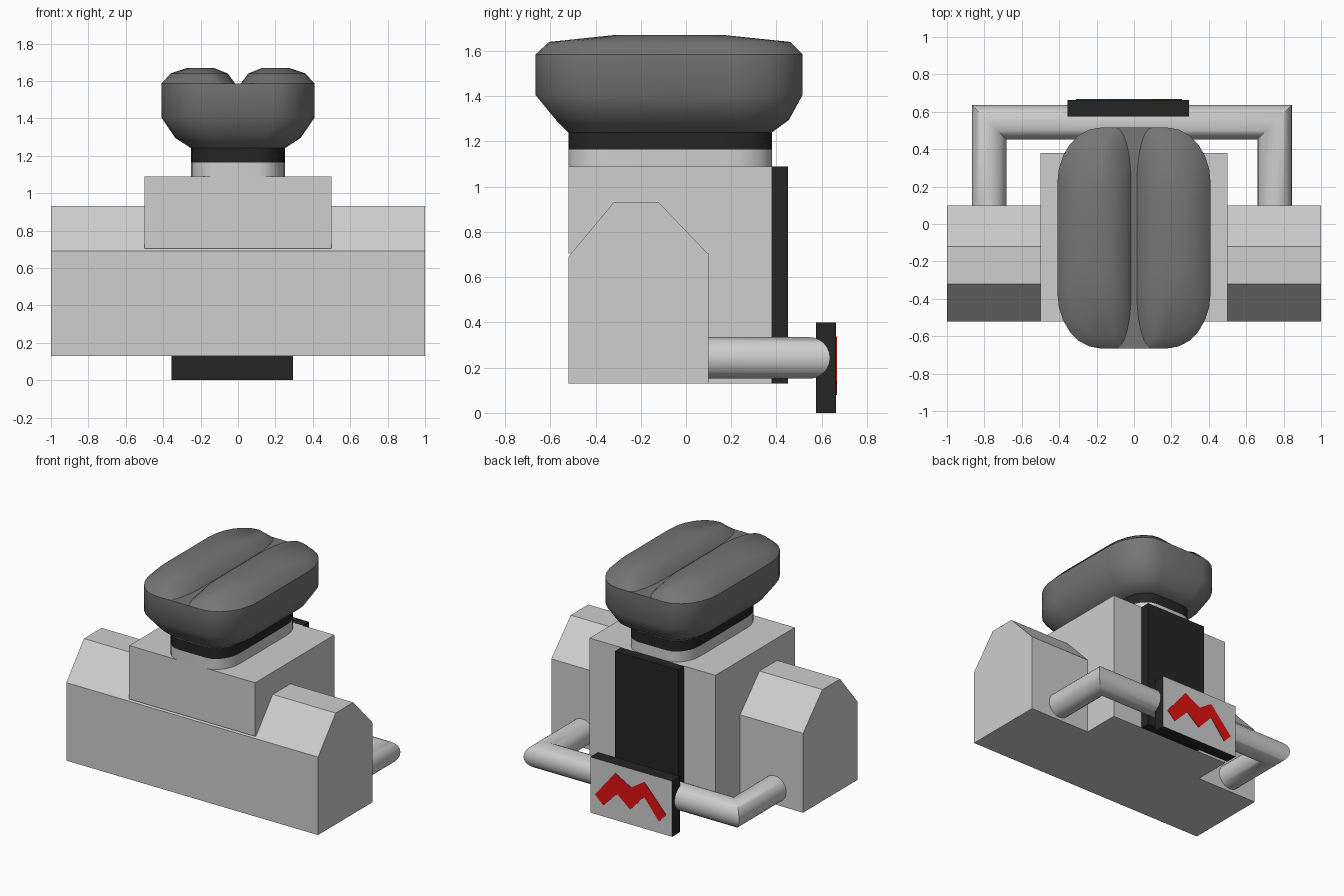
import bpy, bmesh, math
from mathutils import Vector

cube = bpy.data.objects.get("Cube")
if cube:
    bpy.data.objects.remove(cube, do_unlink=True)


def material(name, color):
    m = bpy.data.materials.new(name)
    m.use_nodes = True
    m.diffuse_color = (*color, 1)
    bsdf = next(n for n in m.node_tree.nodes if n.type == 'BSDF_PRINCIPLED')
    bsdf.inputs["Base Color"].default_value = (*color, 1)
    return m


LIGHT = material("light grey", (0.62, 0.62, 0.62))
SEAT = material("dark grey", (0.18, 0.18, 0.18))
BLACK = material("black", (0.018, 0.018, 0.018))
RED = material("red", (0.75, 0.006, 0.006))


def loft(name, rings, mats, smooth=None):
    """Skin a list of equal-length rings and cap both ends."""
    bm = bmesh.new()
    loops = [[bm.verts.new(p) for p in ring] for ring in rings]
    n = len(loops[0])
    for a, b in zip(loops, loops[1:]):
        for i in range(n):
            j = (i + 1) % n
            bm.faces.new((a[i], a[j], b[j], b[i]))
    bm.faces.new(loops[0][::-1])
    bm.faces.new(loops[-1])
    bmesh.ops.recalc_face_normals(bm, faces=bm.faces)
    me = bpy.data.meshes.new(name)
    bm.to_mesh(me)
    bm.free()
    for m in mats:
        me.materials.append(m)
    ob = bpy.data.objects.new(name, me)
    bpy.context.collection.objects.link(ob)
    if smooth:
        bpy.ops.object.select_all(action='DESELECT')
        ob.select_set(True)
        bpy.context.view_layer.objects.active = ob
        bpy.ops.object.shade_smooth_by_angle(angle=math.radians(smooth))
    return ob


def prism_x(name, profile, x0, x1, mat):
    return loft(name, [[(x, y, z) for y, z in profile] for x in (x0, x1)], [mat])


def box(name, x0, x1, y0, y1, z0, z1, mat):
    return prism_x(name, [(y0, z0), (y1, z0), (y1, z1), (y0, z1)], x0, x1, mat)


def outline(x0, x1, y0, y1, z, r_in, r_out, ry, seg=6):
    """Rounded rectangle with separate corner radii on the x0 and x1 sides."""
    pts = []
    corners = [(x1 - r_out, y1 - ry, r_out), (x0 + r_in, y1 - ry, r_in),
               (x0 + r_in, y0 + ry, r_in), (x1 - r_out, y0 + ry, r_out)]
    for q, (cx, cy, rx) in enumerate(corners):
        for k in range(seg + 1):
            a = math.pi / 2 * (q + k / seg)
            pts.append((cx + rx * math.cos(a), cy + ry * math.sin(a), z))
    return pts


def oval(hw, y0, y1, z):
    return outline(-hw, hw, y0, y1, z, hw * 0.56, hw * 0.56, hw * 0.74)


# Wide lower body with a chamfered ridge
prism_x("body", [(-0.52, 0.13), (0.10, 0.13), (0.10, 0.70), (-0.12, 0.93),
                 (-0.32, 0.93), (-0.52, 0.69)], -1, 1, LIGHT)

# Central housing sitting over and behind the body
prism_x("housing", [(-0.52, 0.705), (0.10, 0.705), (0.10, 0.13), (0.38, 0.13),
                    (0.38, 1.09), (-0.52, 1.09)], -0.5, 0.5, LIGHT)
box("back_strip", -0.25, 0.25, 0.38, 0.45, 0.13, 1.09, BLACK)

# Neck and collar under the seat
loft("neck", [oval(0.25, -0.52, 0.38, z) for z in (1.09, 1.165)], [LIGHT], 40)
loft("collar", [oval(0.25, -0.52, 0.38, z) for z in (1.165, 1.24)], [BLACK], 40)

# Seat base, then two padded lobes with a groove between them
loft("seat_base", [oval(0.25, -0.52, 0.38, 1.24), oval(0.335, -0.575, 0.455, 1.295),
                   oval(0.41, -0.665, 0.515, 1.405), oval(0.41, -0.665, 0.515, 1.585)],
     [SEAT], 60)
for side, name in ((1, "left_seat_lobe"), (-1, "right_seat_lobe")):
    rings = [outline(0.015, 0.41, -0.665, 0.515, 1.585, 0.08, 0.23, 0.30),
             outline(0.055, 0.36, -0.605, 0.46, 1.64, 0.10, 0.20, 0.28),
             outline(0.13, 0.27, -0.32, 0.17, 1.67, 0.06, 0.07, 0.20)]
    loft(name, [[(side * x, y, z) for x, y, z in r] for r in rings], [SEAT], 60)

# Mitred tubular bar around the back
path = [((-0.775, 0.08), (-1, 0)), ((-0.775, 0.545), (-1, 1)),
        ((0.753, 0.545), (1, 1)), ((0.753, 0.08), (1, 0))]
radius, sides = 0.092, 24
tube = []
for (px, py), (dx, dy) in path:
    ring = []
    for k in range(sides):
        a = math.tau * k / sides
        # the offset direction is mirrored on the other arm to keep the skin untwisted
        c, s = radius * math.cos(a), radius * math.sin(a)
        ring.append((px + dx * c, py + dy * c, 0.243 + s))
    tube.append(ring)
loft("rear_bar", tube, [LIGHT], 40)

# Plate on the bar: black edges, light rear face
plate = box("rear_plate", -0.355, 0.295, 0.575, 0.664, 0, 0.40, BLACK)
plate.data.materials.append(LIGHT)
for f in plate.data.polygons:
    if f.normal.y > 0.9:
        f.material_index = 1

# Thin red zigzag on the plate, given as fractions across and down it
zigzag = [(0.06, 0.645), (0.305, 0.155), (0.50, 0.33), (0.66, 0.16), (0.93, 0.64),
          (0.84, 0.79), (0.66, 0.43), (0.49, 0.73), (0.33, 0.52), (0.16, 0.80)]
loft("zigzag_stripe", [[(0.295 - 0.65 * u, y, 0.40 - 0.40 * v) for u, v in zigzag]
                       for y in (0.662, 0.667)], [RED])
